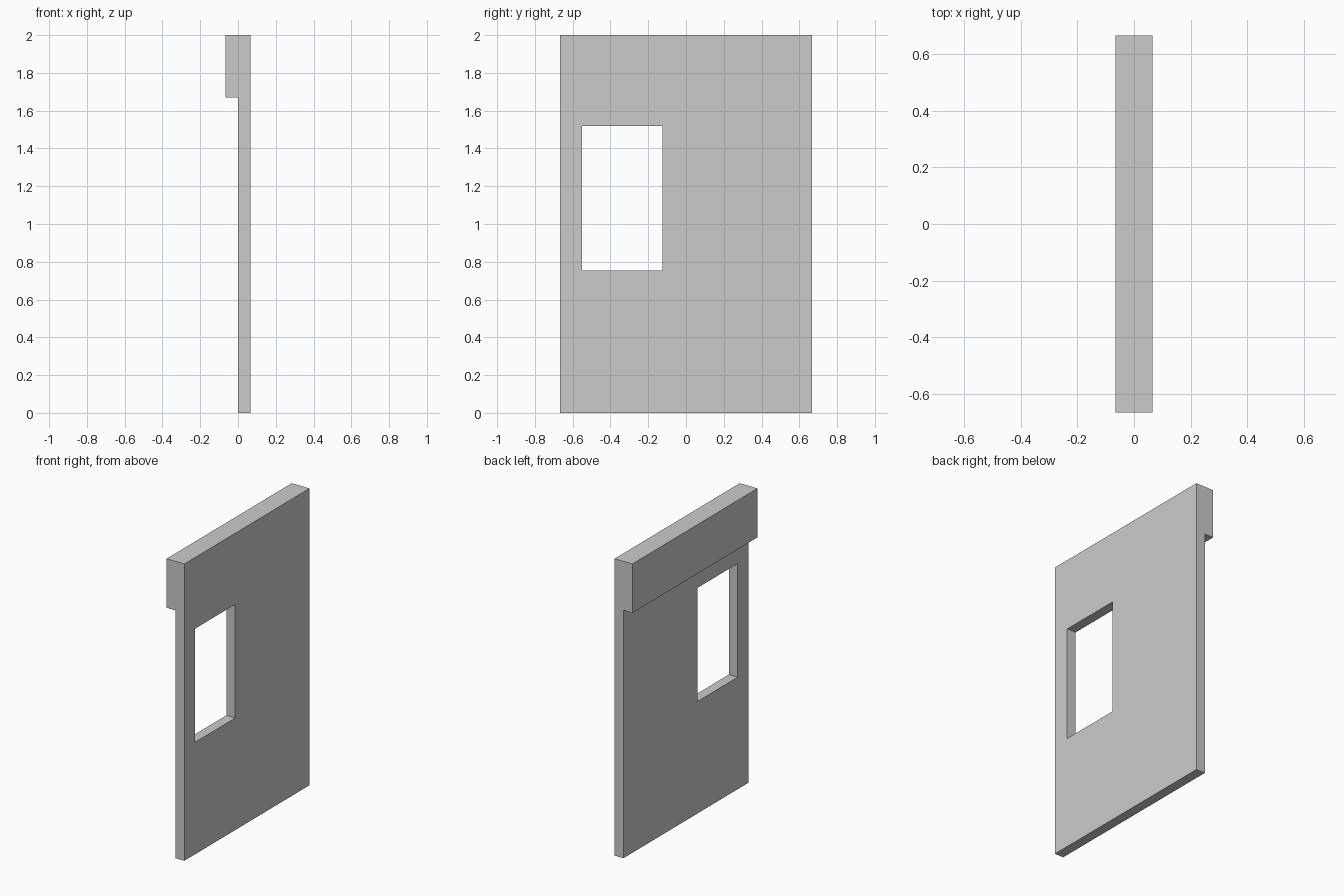
import bpy, bmesh

if "Cube" in bpy.data.objects:
    bpy.data.objects.remove(bpy.data.objects["Cube"])

HALF_T, HALF_W, HEIGHT, BEAM_Z = 0.066, 0.666, 2.0, 1.67


def extrude_y(name, profile, y0, y1):
    """Extrude a closed (x, z) profile from y0 to y1."""
    bm = bmesh.new()
    face = bm.faces.new([bm.verts.new((x, y0, z)) for x, z in profile])
    ext = bmesh.ops.extrude_face_region(bm, geom=[face])
    verts = [g for g in ext["geom"] if isinstance(g, bmesh.types.BMVert)]
    bmesh.ops.translate(bm, verts=verts, vec=(0, y1 - y0, 0))
    bmesh.ops.recalc_face_normals(bm, faces=bm.faces)
    mesh = bpy.data.meshes.new(name)
    bm.to_mesh(mesh)
    bm.free()
    obj = bpy.data.objects.new(name, mesh)
    bpy.context.collection.objects.link(obj)
    return obj


# Wall panel with the thicker beam along its top edge
wall = extrude_y("wall_panel", [
    (0, 0), (HALF_T, 0), (HALF_T, HEIGHT),
    (-HALF_T, HEIGHT), (-HALF_T, BEAM_Z), (0, BEAM_Z)], -HALF_W, HALF_W)

# Window opening
cutter = extrude_y("window_cutter", [
    (-0.2, 0.755), (0.2, 0.755), (0.2, 1.52), (-0.2, 1.52)], -0.55, -0.125)
cutter.hide_render = True

cut = wall.modifiers.new("window", 'BOOLEAN')
cut.operation = 'DIFFERENCE'
cut.solver = 'EXACT'
cut.object = cutter
bpy.context.view_layer.objects.active = wall
wall.select_set(True)
bpy.ops.object.modifier_apply(modifier=cut.name)
bpy.data.objects.remove(cutter)
